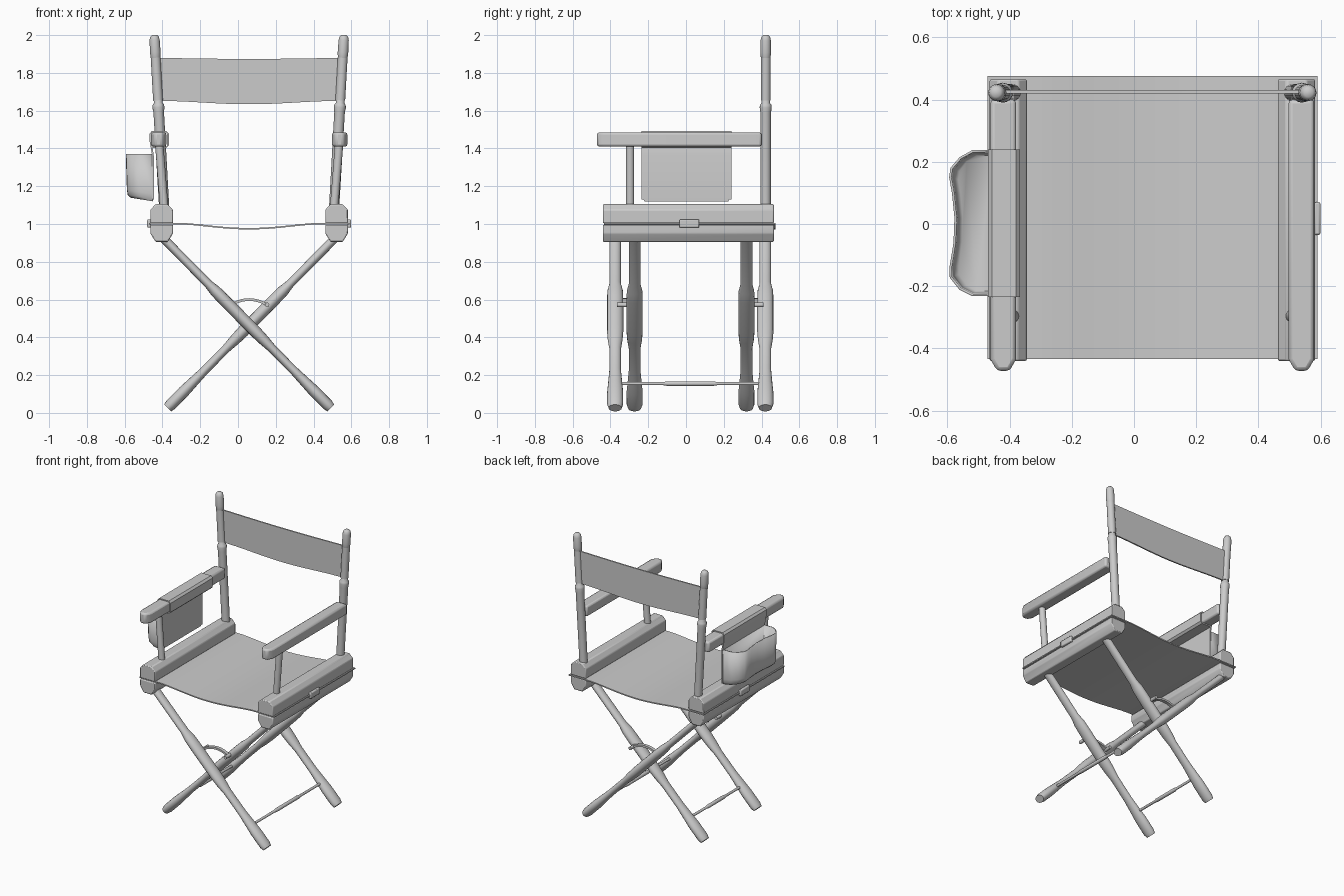
import bpy, bmesh, math
from mathutils import Vector

if "Cube" in bpy.data.objects:
    bpy.data.objects.remove(bpy.data.objects["Cube"], do_unlink=True)

grey = bpy.data.materials.new("plain_grey")
grey.use_nodes = True
grey.diffuse_color = (0.6, 0.6, 0.6, 1)
grey.node_tree.nodes["Principled BSDF"].inputs["Base Color"].default_value = (0.6, 0.6, 0.6, 1)

CX = 0.059  # middle of the chair; the pouch hangs off one side


def finish(name, bm, smooth=True, bevel=0, angle=35):
    bmesh.ops.recalc_face_normals(bm, faces=bm.faces)
    mesh = bpy.data.meshes.new(name)
    bm.to_mesh(mesh)
    bm.free()
    mesh.materials.append(grey)
    ob = bpy.data.objects.new(name, mesh)
    bpy.context.collection.objects.link(ob)
    if bevel:
        mod = ob.modifiers.new("soft_edges", 'BEVEL')
        mod.width, mod.segments = bevel, 2
    if smooth:
        bpy.ops.object.select_all(action='DESELECT')
        ob.select_set(True)
        bpy.context.view_layer.objects.active = ob
        bpy.ops.object.shade_smooth_by_angle(angle=math.radians(angle))
    return ob


def prism(name, points, depth, **kw):
    """Closed outline of 3D points pushed along a vector."""
    bm = bmesh.new()
    face = bm.faces.new([bm.verts.new(p) for p in points])
    new = bmesh.ops.extrude_face_region(bm, geom=[face])["geom"]
    verts = [v for v in new if isinstance(v, bmesh.types.BMVert)]
    bmesh.ops.translate(bm, verts=verts, vec=depth)
    return finish(name, bm, **kw)


def ribbon(name, path, y0, y1, thick):
    """Strip of even thickness following an x-z path, y0 to y1 wide."""
    pts = [Vector(p) for p in path]
    bm = bmesh.new()
    rings = []
    for i, p in enumerate(pts):
        d = (pts[min(i + 1, len(pts) - 1)] - pts[max(i - 1, 0)]).normalized()
        n = Vector((-d.y, d.x)) * thick / 2
        a, b = p + n, p - n
        rings.append([bm.verts.new(c) for c in ((a.x, y0, a.y), (a.x, y1, a.y),
                                                (b.x, y1, b.y), (b.x, y0, b.y))])
    for r, q in zip(rings, rings[1:]):
        for k in range(4):
            bm.faces.new((r[k], r[k - 1], q[k - 1], q[k]))
    bm.faces.new(rings[0])
    bm.faces.new(rings[-1])
    return finish(name, bm)


def turned(name, start, end, profile, squash=1.0, sides=16):
    """Turned rod: profile holds (fraction along, radius); squash flattens it sideways."""
    start, end = Vector(start), Vector(end)
    axis = (end - start).normalized()
    ref = Vector((1, 0, 0)) if abs(axis.y) > 0.9 else Vector((0, 1, 0))
    side = axis.cross(ref).normalized()
    bm = bmesh.new()
    rings = []
    for t, r in profile:
        c = start.lerp(end, t)
        rings.append([bm.verts.new(c + ref * r * math.cos(a) + side * r * squash * math.sin(a))
                      for a in (2 * math.pi * k / sides for k in range(sides))])
    for r, q in zip(rings, rings[1:]):
        for k in range(sides):
            bm.faces.new((r[k], r[k - 1], q[k - 1], q[k]))
    bm.faces.new(rings[0])
    bm.faces.new(rings[-1])
    return finish(name, bm, angle=50)


def box(name, lo, hi, bevel=0):
    pts = [(lo[0], lo[1], lo[2]), (hi[0], lo[1], lo[2]), (hi[0], hi[1], lo[2]), (lo[0], hi[1], lo[2])]
    return prism(name, pts, (0, 0, hi[2] - lo[2]), bevel=bevel)


POST = [(0, .027), (.55, .028), (.58, .032), (.595, .03), (.605, .023), (.86, .023),
        (.87, .026), (.9, .028), (.97, .027), (.99, .023), (1, .014)]
LEG = [(0, .031), (.27, .031), (.31, .041), (.36, .043), (.55, .043), (.6, .039),
       (.65, .031), (.78, .031), (.86, .038), (.9, .042), (.98, .042), (1, .035)]

for s, word in ((-1, "right"), (1, "left")):
    # seat rail in two halves that clamp the cloth
    rx = CX + s * .463
    for part, z0, z1, flat in (("upper", 1.004, 1.105, 1.075), ("lower", .996, .905, .95)):
        outline = [(-.06, z0), (-.06, flat), (-.032, z1), (.032, z1), (.06, flat), (.06, z0)]
        prism(f"{word}_{part}_rail", [(rx + x, -.44, z) for x, z in outline], (0, .905, 0), bevel=.006)

    # latch on the outside of the rail
    lx = rx + s * .067
    box(f"{word}_latch", (lx - .01, -.035, .981), (lx + .01, .07, 1.024), .006)

    # armrest with a tapered front
    ax = CX + s * .479
    outline = [(-.041, .4), (-.041, -.435), (-.02, -.472), (.02, -.472), (.041, -.435), (.041, .4)]
    prism(f"{word}_armrest", [(ax + x, y, 1.41) for x, y in outline], (0, 0, .075), bevel=.012)

    # uprights
    turned(f"{word}_back_post", (CX + s * .45, .422, 1.09), (CX + s * .502, .422, 2.0), POST)
    turned(f"{word}_arm_post", (CX + s * .45, -.296, 1.09), (CX + s * .476, -.296, 1.42),
           [(0, .022), (1, .022)])

    # crossed legs: one frame outside, the other inside
    front, back = ((-.375, .42), (-.272, .32))[s > 0]
    for y, place in ((front, "front"), (back, "back")):
        turned(f"{word}_{place}_leg", (CX + s * .455, y, .925), (CX - s * .432, y, .026), LEG, .74)
    # stretcher near the feet
    turned(f"{word}_stretcher", (CX - s * .31, front, .155), (CX - s * .31, back, .155),
           [(0, .009), (.32, .009), (.35, .013), (.65, .013), (.68, .009), (1, .009)], sides=10)

# curved braces joining the crossed legs
for y, place in ((-.324, "front"), (.37, "back")):
    arc = [(CX + .095 * k / 5, .6 - .028 * (k / 5) ** 2) for k in range(-5, 6)]
    ribbon(f"{place}_brace", arc, y - .012, y + .012, .014)
    for s in (-1, 1):
        turned(f"{place}_brace_pin", (CX + s * .095, y - .04, .572), (CX + s * .095, y + .04, .572),
               [(0, .012), (1, .012)], sides=10)

# sagging cloth seat
sag = []
for k in range(25):
    u = -1 + k / 12
    drop = .5 + .5 * math.cos(math.pi * min(1, abs(u) / .68))
    sag.append((CX + u * .53, 1.002 - .027 * drop ** .7))
ribbon("cloth_seat", sag, -.433, .475, .008)

# cloth back with gently bowed edges
us = [-1 + k / 8 for k in range(17)]
low = [(CX + u * .49, .42, 1.652 - .018 * math.cos(u * math.pi / 2) ** 2) for u in us]
high = [(CX + u * .49, .42, 1.88 - .006 * math.cos(u * math.pi / 2)) for u in reversed(us)]
prism("cloth_back", low + high, (0, .01, 0))
# sleeves of the cloth back round the posts
for s, word in ((-1, "right"), (1, "left")):
    turned(f"{word}_back_sleeve", (CX + s * .4823, .422, 1.655), (CX + s * .495, .422, 1.88),
           [(0, .026), (1, .026)])

# pouch cloth wrapped round the armrest
ribbon("pouch_strap", [(-.45, 1.13), (-.45, 1.36), (-.458, 1.41), (-.464, 1.44), (-.464, 1.478),
                       (-.455, 1.488), (-.38, 1.488), (-.371, 1.478), (-.371, 1.415),
                       (-.38, 1.406), (-.455, 1.406)], -.235, .24, .009)

# open pouch
rim = [(-.45, -.232), (-.52, -.232), (-.56, -.212), (-.592, -.172), (-.593, -.14), (-.58, -.06),
       (-.577, .02), (-.585, .1), (-.594, .15), (-.59, .18), (-.56, .215), (-.52, .237), (-.45, .237)]
bm = bmesh.new()
rings = []
for z, shrink in ((1.37, 1), (1.16, .96), (1.135, .93), (1.12, .82)):
    rings.append([bm.verts.new((-.45 + (x + .45) * shrink, y * (.7 + .3 * shrink),
                                z + (.02 if z < 1.3 else 0) * (-.45 - x) / .15)) for x, y in rim])
for r, q in zip(rings, rings[1:]):
    for k in range(len(rim)):
        bm.faces.new((r[k], r[k - 1], q[k - 1], q[k]))
bm.faces.new(rings[-1])
pouch = finish("pouch", bm, angle=50)
shell = pouch.modifiers.new("cloth_thickness", 'SOLIDIFY')
shell.thickness = .008
